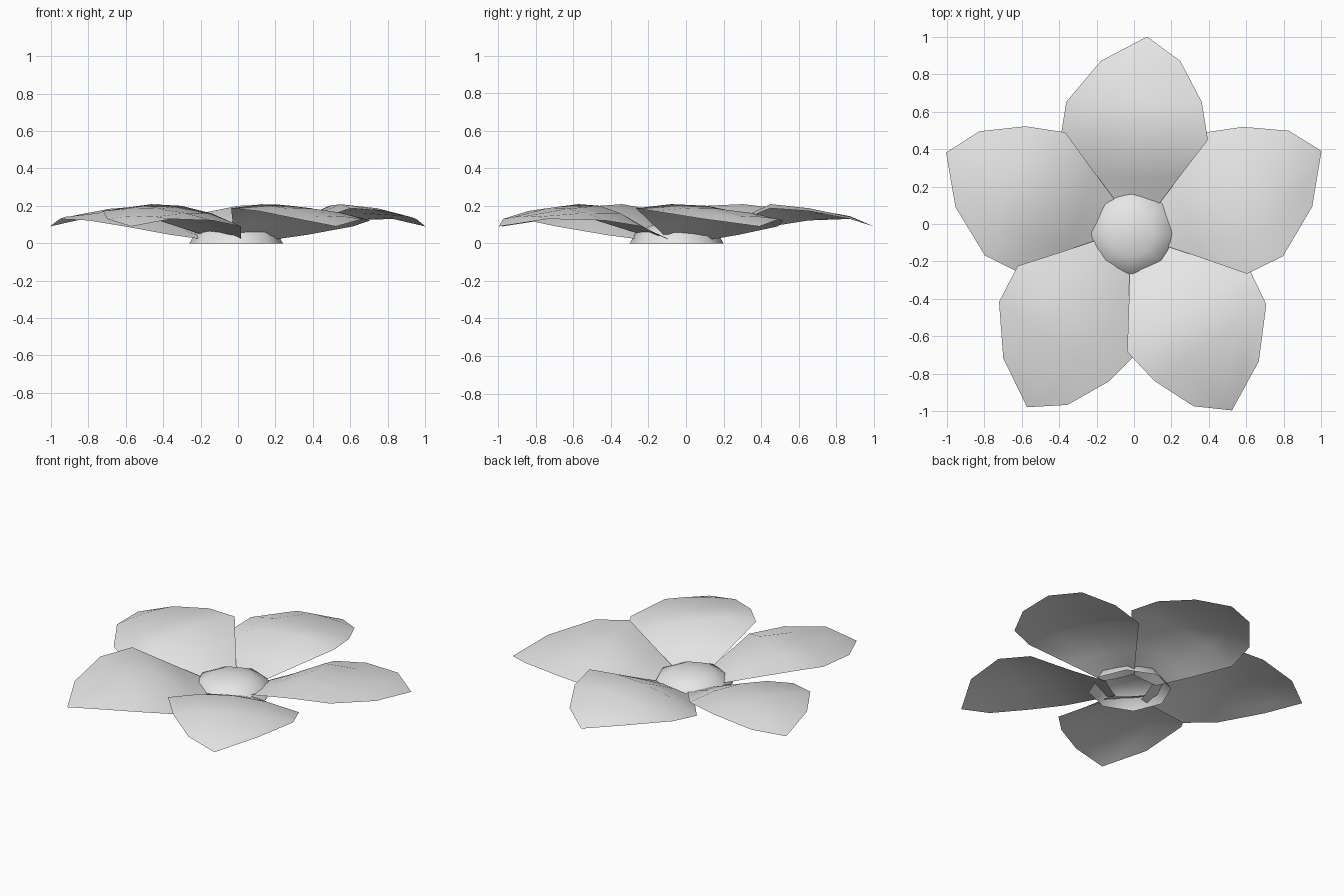
import bpy
import bmesh
from math import radians, sin, cos, pi

cube = bpy.data.objects.get("Cube")
if cube:
    bpy.data.objects.remove(cube, do_unlink=True)

# One pale grey for the whole flower
GREY = (0.8, 0.8, 0.8, 1.0)
pale_grey = bpy.data.materials.new("pale_grey")
pale_grey.use_nodes = True
pale_grey.diffuse_color = GREY
pale_grey.node_tree.nodes["Principled BSDF"].inputs["Base Color"].default_value = GREY


def grid_object(name, rows, location):
    """Smooth sheet through rows of points, with coinciding points merged."""
    bm = bmesh.new()
    rows = [[bm.verts.new(point) for point in row] for row in rows]
    for low, high in zip(rows, rows[1:]):
        for i in range(len(low) - 1):
            bm.faces.new((low[i], low[i + 1], high[i + 1], high[i]))
    bmesh.ops.remove_doubles(bm, verts=bm.verts, dist=0.0005)
    bmesh.ops.recalc_face_normals(bm, faces=bm.faces)
    if sum(face.normal.z for face in bm.faces) < 0:
        bmesh.ops.reverse_faces(bm, faces=bm.faces)
    for face in bm.faces:
        face.smooth = True
    mesh = bpy.data.meshes.new(name)
    bm.to_mesh(mesh)
    bm.free()
    mesh.materials.append(pale_grey)
    obj = bpy.data.objects.new(name, mesh)
    obj.location = location
    bpy.context.collection.objects.link(obj)


# Flower centre: a squashed, open-bottomed eight-sided dome
RADIUS, HEIGHT, SIDES = 0.25, 0.115, 8
rings = []
for step in range(4):
    lat = step * pi / 6
    rings.append([(RADIUS * cos(lat) * cos(2 * pi * k / SIDES),
                   RADIUS * cos(lat) * sin(2 * pi * k / SIDES),
                   HEIGHT * sin(lat)) for k in range(SIDES + 1)])
grid_object("flower_centre", rings, (-0.01, -0.05, 0))

# Petal rows: distance out, half width, sideways lean, z of low edge, middle, high edge
PETAL = [
    (0.12, 0.11, 0.0, 0.015, 0.02, 0.035),
    (0.30, 0.24, 0.0, 0.045, 0.105, 0.105),
    (0.51, 0.395, 0.0, 0.09, 0.20, 0.187),
    (0.722, 0.362, 0.0, 0.122, 0.184, 0.172),
    (0.95, 0.212, 0.05, 0.13, 0.145, 0.13),
    (1.085, 0.0, 0.1, 0.09, 0.09, 0.09),
]


def add_petal(name, angle, lean, length):
    """Arched, twisted petal whose clockwise edge rides over its neighbour."""
    a = radians(angle)
    rows = []
    for out, half, shift, low, mid, high in PETAL:
        row = []
        for t in (-1, -0.5, 0, 0.5, 1):
            u, v = out * length, half * t + shift * lean
            z = mid + t * (high - low) / 2 + t * t * ((high + low) / 2 - mid)
            row.append((u * cos(a) + v * sin(a), u * sin(a) - v * cos(a), z))
        rows.append(row)
    grid_object(name, rows, (0, -0.04, 0))


# Five petals, leaning alternately to either side
for name, angle, lean, length in (
        ("back_petal", 90, 0.7, 0.96),
        ("left_petal", 17.2, -1.15, 1),
        ("front_left_petal", -55.5, 1.1, 1),
        ("front_right_petal", 234, -0.9, 1.01),
        ("right_petal", 162.5, 1, 1)):
    add_petal(name, angle, lean, length)
